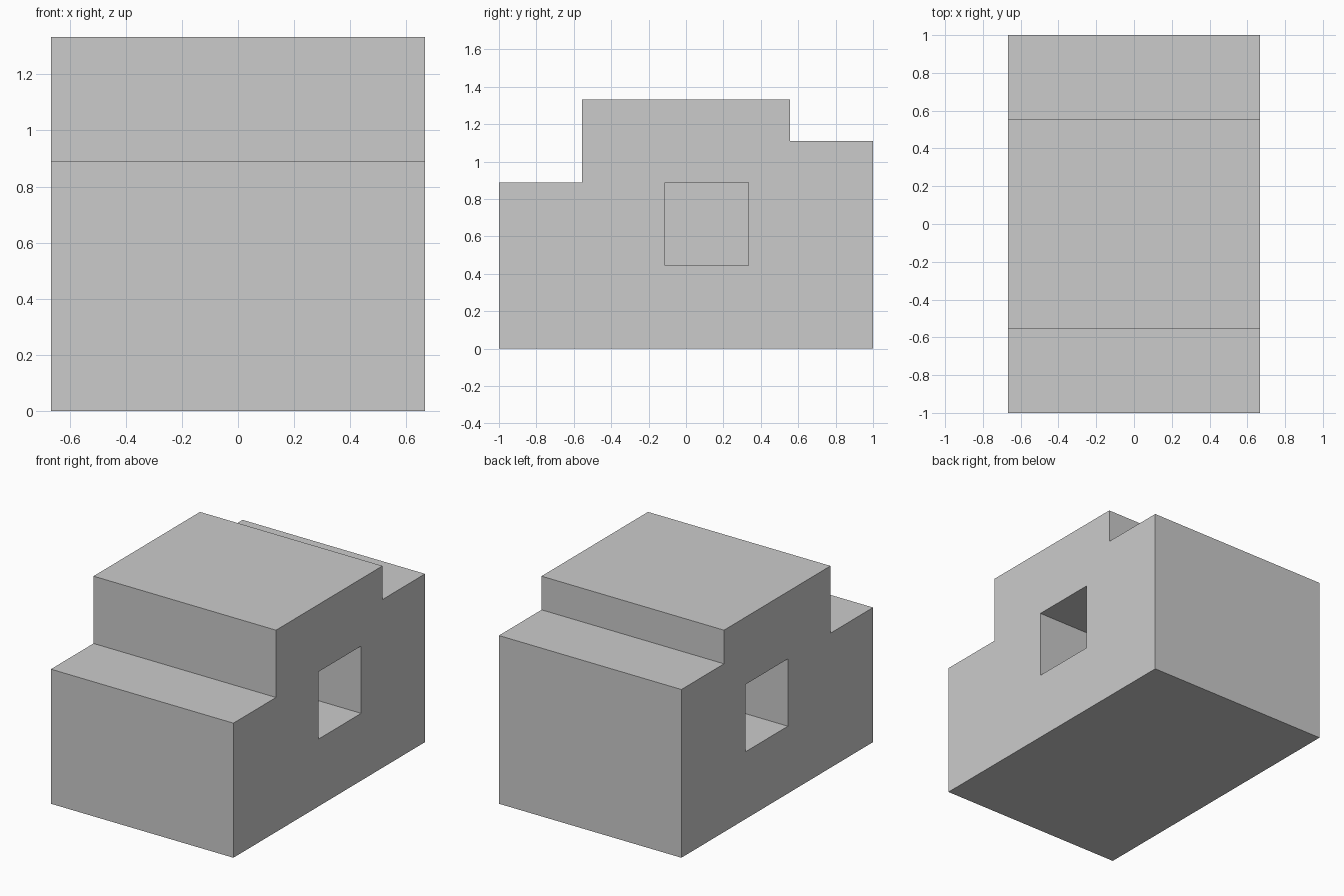
import bpy
import bmesh

if "Cube" in bpy.data.objects:
    bpy.data.objects.remove(bpy.data.objects["Cube"], do_unlink=True)

U = 1 / 9              # module that all dimensions share
HALF_WIDTH = 6 * U
POCKET_DEPTH = 4 * U

grey = bpy.data.materials.new("plain_grey")
grey.use_nodes = True
grey.diffuse_color = (0.6, 0.6, 0.6, 1)
grey.node_tree.nodes["Principled BSDF"].inputs["Base Color"].default_value = (0.6, 0.6, 0.6, 1)


def extruded(name, profile, x0, x1):
    """Extrude a (y, z) outline, given in modules, from x0 to x1."""
    bm = bmesh.new()
    face = bm.faces.new([bm.verts.new((x0, y * U, z * U)) for y, z in profile])
    out = bmesh.ops.extrude_face_region(bm, geom=[face])
    moved = [v for v in out["geom"] if isinstance(v, bmesh.types.BMVert)]
    bmesh.ops.translate(bm, verts=moved, vec=(x1 - x0, 0, 0))
    bmesh.ops.recalc_face_normals(bm, faces=bm.faces)
    mesh = bpy.data.meshes.new(name)
    bm.to_mesh(mesh)
    bm.free()
    mesh.materials.append(grey)
    obj = bpy.data.objects.new(name, mesh)
    bpy.context.collection.objects.link(obj)
    return obj


# Stepped body: low front ledge, tall middle, higher rear ledge
body = extruded("stepped_body",
                [(-9, 0), (9, 0), (9, 10), (5, 10), (5, 12), (-5, 12), (-5, 8), (-9, 8)],
                -HALF_WIDTH, HALF_WIDTH)

# Square window recess in each side
for side, label in ((-1, "right"), (1, "left")):
    cutter = extruded(label + "_window_cutter", [(-1, 4), (3, 4), (3, 8), (-1, 8)],
                      side * (HALF_WIDTH - POCKET_DEPTH), side * (HALF_WIDTH + U))
    cut = body.modifiers.new(label + "_window", "BOOLEAN")
    cut.operation = "DIFFERENCE"
    cut.solver = "EXACT"
    cut.object = cutter
    bpy.context.view_layer.objects.active = body
    bpy.ops.object.modifier_apply(modifier=cut.name)
    bpy.data.objects.remove(cutter, do_unlink=True)
